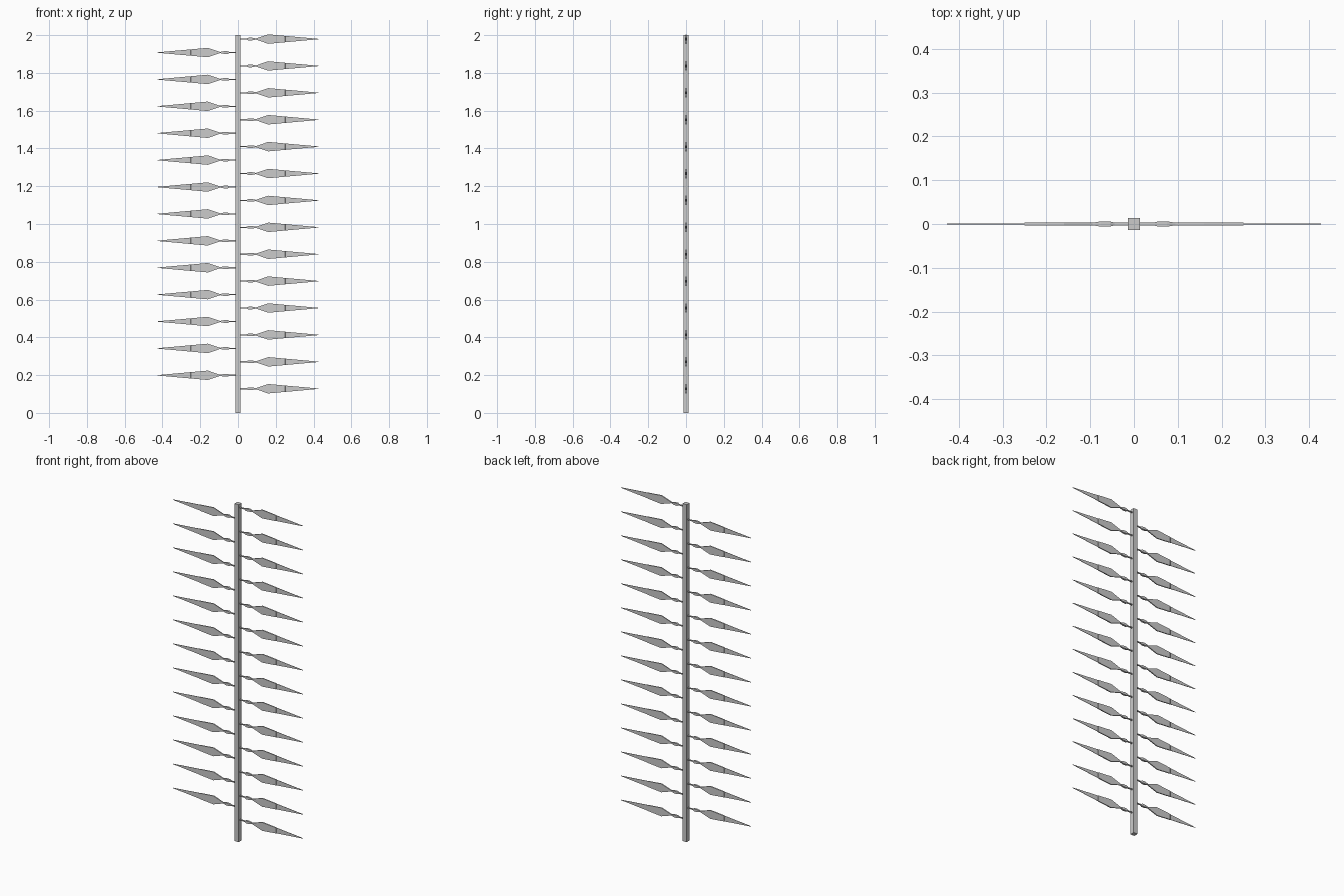
import bpy, bmesh

if "Cube" in bpy.data.objects:
    bpy.data.objects.remove(bpy.data.objects["Cube"])

grey = bpy.data.materials.new("plain grey")
grey.diffuse_color = (0.6, 0.6, 0.6, 1)
grey.use_nodes = True
grey.node_tree.nodes["Principled BSDF"].inputs["Base Color"].default_value = grey.diffuse_color


def loft(name, sections, side=1, z=0):
    """Rectangular loft along x; each section is (x, half depth, half height)."""
    bm = bmesh.new()
    rings = [[bm.verts.new((side * x, y * hy, z + k * hz))
              for y, k in ((-1, -1), (1, -1), (1, 1), (-1, 1))]
             for x, hy, hz in sections]
    for a, b in zip(rings, rings[1:]):
        for i in range(4):
            j = (i + 1) % 4
            bm.faces.new((a[i], a[j], b[j], b[i]))
    bm.faces.new(rings[0])
    bm.faces.new(rings[-1])
    bmesh.ops.recalc_face_normals(bm, faces=bm.faces)
    me = bpy.data.meshes.new(name)
    bm.to_mesh(me)
    bm.free()
    me.materials.append(grey)
    ob = bpy.data.objects.new(name, me)
    bpy.context.collection.objects.link(ob)
    return ob


# square central stem
bpy.ops.mesh.primitive_cube_add(size=1, location=(0, 0, 1))
stem = bpy.context.object
stem.name = "stem"
stem.scale = (0.027, 0.027, 2)
stem.data.materials.append(grey)

# leaf: thin stalk, small swelling, pinch, then a long tapered blade
leaf = [(0.0, 0.003, 0.003), (0.045, 0.003, 0.003), (0.055, 0.006, 0.007),
        (0.075, 0.006, 0.007), (0.095, 0.003, 0.003), (0.16, 0.003, 0.025),
        (0.25, 0.003, 0.0168), (0.252, 0.001, 0.0166), (0.427, 0.001, 0.001)]

# alternating leaves up both sides
step = 0.1424
for i in range(14):
    loft("right_leaf", leaf, 1, 0.128 + i * step)
for i in range(13):
    loft("left_leaf", leaf, -1, 0.199 + i * step)
